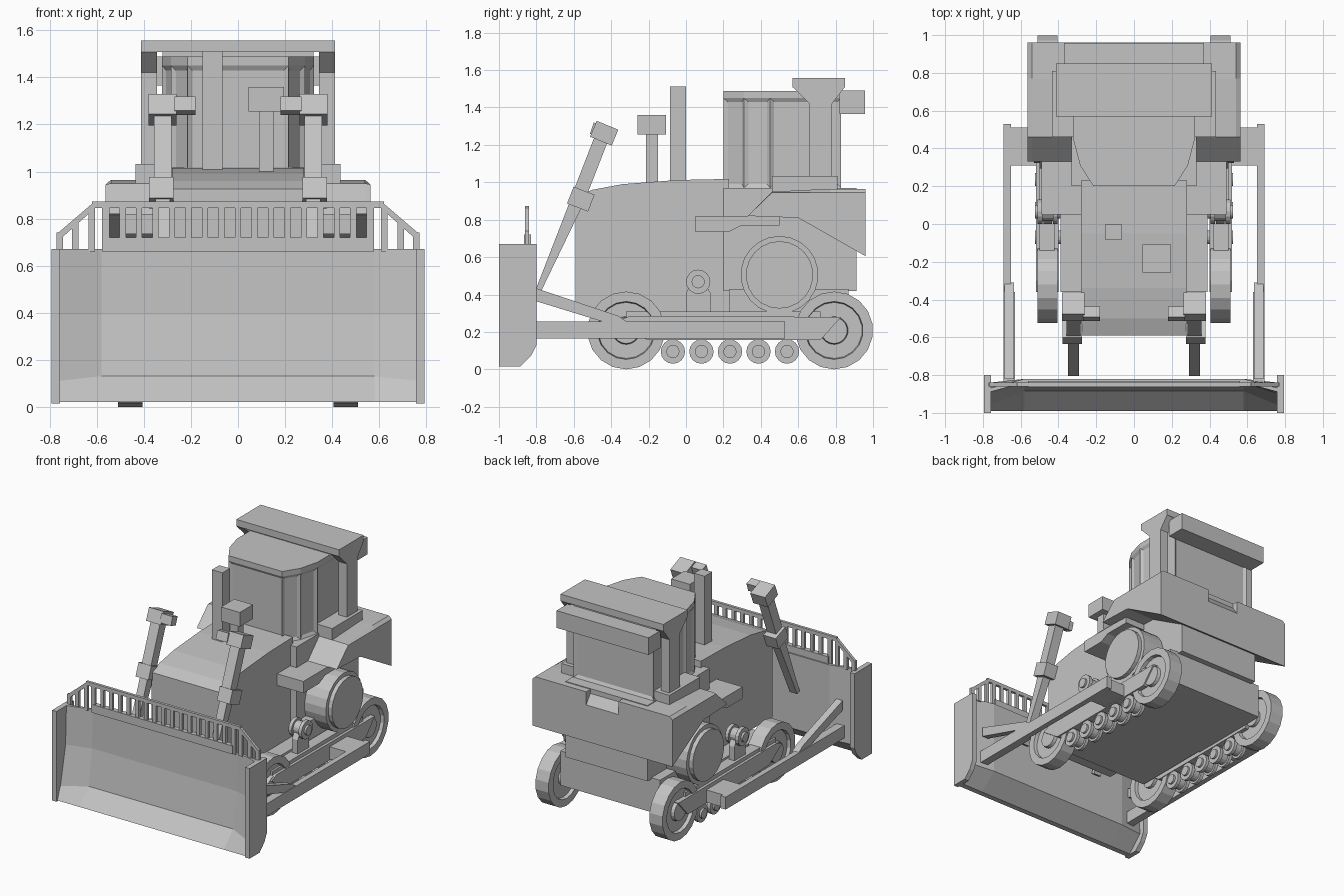
import bpy, bmesh, math
from mathutils import Vector

grey = bpy.data.materials.new("machine grey")
grey.diffuse_color = (0.55, 0.55, 0.55, 1)


def finish(name, bm, mirror=False):
    bmesh.ops.recalc_face_normals(bm, faces=bm.faces)
    me = bpy.data.meshes.new(name)
    bm.to_mesh(me)
    bm.free()
    me.materials.append(grey)
    ob = bpy.data.objects.new(name, me)
    bpy.context.collection.objects.link(ob)
    if mirror:
        ob.modifiers.new("mirror", "MIRROR")
    return ob


def loft(name, rings, mirror=False):
    """Skin a row of equal-length closed outlines and cap both ends."""
    bm = bmesh.new()
    rows = [[bm.verts.new(p) for p in ring] for ring in rings]
    n = len(rows[0])
    for a, b in zip(rows, rows[1:]):
        for i in range(n):
            j = (i + 1) % n
            bm.faces.new((a[i], a[j], b[j], b[i]))
    bm.faces.new(rows[0])
    bm.faces.new(rows[-1])
    return finish(name, bm, mirror)


def prism(name, x0, x1, pts, mirror=False):
    """Side outline (y, z) extruded along x."""
    return loft(name, [[(x, y, z) for y, z in pts] for x in (x0, x1)], mirror)


def box(name, x0, x1, y0, y1, z0, z1, mirror=False):
    return prism(name, x0, x1, [(y0, z0), (y1, z0), (y1, z1), (y0, z1)], mirror)


def bar(name, x0, x1, a, b, w0, w1, mirror=True):
    """Slanted bar in the side plane from a to b with end widths."""
    a, b = Vector(a), Vector(b)
    d = (b - a).normalized()
    s = Vector((-d.y, d.x)) / 2
    return prism(name, x0, x1, [a + s * w0, b + s * w1, b - s * w1, a - s * w0], mirror)


def lathe(name, y, z, profile, n):
    """Profile (x, radius) turned about an axis along x, on both sides."""
    bm = bmesh.new()
    vs = [bm.verts.new((x, y, z + r)) for x, r in profile]
    es = [bm.edges.new(e) for e in zip(vs, vs[1:])]
    bmesh.ops.spin(bm, geom=vs + es, cent=(0, y, z), axis=(1, 0, 0),
                   angle=math.tau, steps=n, use_merge=True)
    bmesh.ops.remove_doubles(bm, verts=bm.verts, dist=1e-4)
    return finish(name, bm, True)


# Blade: curved mouldboard with forward-swept wings, and end plates
centre = [(-0.82, 0.67), (-0.84, 0.67), (-0.845, 0.39), (-0.885, 0.13),
          (-0.99, 0.02), (-0.95, 0.02), (-0.82, 0.13)]
wing = [(-0.87, 0.67), (-0.89, 0.67), (-0.90, 0.39), (-0.96, 0.11),
        (-0.99, 0.02), (-0.95, 0.02), (-0.84, 0.13)]
loft("blade_mouldboard", [[(x, y, z) for y, z in p] for x, p in
     ((-0.765, wing), (-0.58, centre), (0.58, centre), (0.765, wing))])
prism("blade_end_plate", 0.757, 0.793,
      [(-1, 0.67), (-0.80, 0.67), (-0.80, 0.13), (-0.83, 0.07), (-0.885, 0.015), (-1, 0.015)], True)

# Guard grille over the blade
box("grille_bottom_rail", -0.56, 0.56, -0.865, -0.83, 0.66, 0.72)
box("grille_top_rail", -0.62, 0.62, -0.86, -0.84, 0.845, 0.872)
for i in range(17):
    x = -0.56 + 0.07 * i
    box("grille_bar", x - 0.013, x + 0.013, -0.86, -0.84, 0.71, 0.85)
loft("grille_sloping_rail", [[(0.61, y, 0.872), (0.77, y, 0.735), (0.77, y, 0.70), (0.61, y, 0.842)]
     for y in (-0.86, -0.84)], True)
for x, top in ((0.565, 0.85), (0.622, 0.85), (0.692, 0.79), (0.757, 0.74)):
    box("grille_side_post", x - 0.014, x + 0.014, -0.86, -0.84, 0.66, top, True)

# Push arms with braces and trunnions
box("push_arm_front", 0.63, 0.69, -0.84, -0.36, 0.165, 0.255, True)
box("push_arm_rear", 0.65, 0.69, -0.36, 0.53, 0.165, 0.255, True)
box("push_arm_trunnion", 0.50, 0.69, 0.31, 0.51, 0.165, 0.255, True)
prism("push_arm_brace", 0.635, 0.685, [(-0.82, 0.44), (-0.36, 0.285), (-0.31, 0.25), (-0.43, 0.25),
                                       (-0.82, 0.37)], True)

# Running gear
wheel = [(0.405, 0), (0.405, 0.06), (0.43, 0.06), (0.43, 0.15), (0.405, 0.155), (0.405, 0.208),
         (0.51, 0.208), (0.51, 0.155), (0.485, 0.15), (0.485, 0.075), (0.51, 0.07), (0.51, 0)]
lathe("front_idler", -0.32, 0.208, wheel, 18)
lathe("rear_sprocket", 0.792, 0.208, wheel, 18)
roller = [(0.39, 0), (0.39, 0.035), (0.405, 0.035), (0.405, 0.065), (0.43, 0.065), (0.43, 0.048),
          (0.485, 0.048), (0.485, 0.065), (0.51, 0.065), (0.51, 0.035), (0.525, 0.035), (0.525, 0)]
for i in range(5):
    lathe("track_roller", -0.07 + 0.1525 * i, 0.095, roller, 16)
lathe("carrier_roller", 0.065, 0.468, roller, 16)
prism("carrier_bracket", 0.435, 0.48, [(0, 0.27), (0, 0.41), (0.04, 0.48), (0.09, 0.48),
                                      (0.13, 0.41), (0.13, 0.27)], True)
prism("track_frame", 0.40, 0.52, [(-0.36, 0.26), (-0.30, 0.285), (0.83, 0.28), (0.72, 0.158),
                                  (-0.21, 0.158)], True)
box("track_frame_rail", 0.42, 0.50, -0.32, 0.72, 0.28, 0.31, True)
lathe("final_drive", 0.50, 0.505, [(0.28, 0), (0.28, 0.208), (0.50, 0.208), (0.50, 0.18),
                                   (0.53, 0.18), (0.53, 0)], 22)

# Chassis and engine hood
box("belly_pan", -0.39, 0.39, -0.36, 0.25, 0.18, 0.30)
box("lower_chassis", -0.40, 0.40, 0.23, 0.87, 0.18, 0.43)
box("rear_body", -0.33, 0.33, 0.20, 0.912, 0.42, 0.97)
prism("engine_hood", -0.28, 0.28, [(-0.59, 0.30), (-0.59, 0.925), (-0.50, 0.96), (-0.34, 0.99),
                                   (-0.05, 1.012), (0.23, 1.018), (0.23, 0.30)])

# Side platforms, fenders and rear tank with a sloped centre notch
prism("side_platform", 0.27, 0.49, [(0.05, 0.735), (0.05, 0.82), (0.50, 0.82), (0.50, 0.77),
                                    (0.30, 0.77), (0.23, 0.735)], True)
fender = [(0.33, 0.82), (0.46, 0.95), (0.77, 0.965), (0.96, 0.965), (0.96, 0.605), (0.60, 0.81)]
loft("fender_tank", [[(x, y, min(z, top)) for y, z in fender]
     for x, top in ((0.13, 1), (0.54, 1), (0.563, 0.945))], True)
prism("tank_centre", -0.13, 0.13, [(0.46, 0.95), (0.77, 0.965), (0.89, 0.965), (0.96, 0.87),
                                   (0.96, 0.605), (0.60, 0.81)])
box("cab_side_box", 0.30, 0.435, 0.46, 0.81, 0.90, 1.033, True)

# Cab: tapered front footprint, inset windows, roof cap
half = [(0.215, 0.20), (0.285, 0.31), (0.322, 0.45), (0.322, 0.83)]
plan = half + [(-x, y) for x, y in reversed(half)]
cab = loft("cab", [[(x, y, z) for x, y in plan] for z in (0.97, 1.45)])
bm = bmesh.new()
bm.from_mesh(cab.data)
panes = [f for f in bm.faces if abs(f.normal.z) < 0.1]
bmesh.ops.inset_individual(bm, faces=panes, thickness=0.03, depth=-0.012)
bm.to_mesh(cab.data)
bm.free()
loft("cab_roof", [[(x, y, z) for x, y in plan] for z in (1.45, 1.488)])

# Roll-over frame and rear visor
box("roll_bar_roof", -0.413, 0.413, 0.57, 0.85, 1.508, 1.557)
prism("roll_bar_post", 0.345, 0.413, [(0.57, 1.51), (0.85, 1.51), (0.78, 1.42), (0.78, 1.0),
                                      (0.66, 1.0), (0.66, 1.42)], True)
box("roof_spacer", -0.32, 0.32, 0.60, 0.83, 1.48, 1.51)
box("rear_visor", -0.37, 0.37, 0.82, 0.958, 1.365, 1.49)

# Exhaust stack and air intake
box("exhaust_stack", -0.15, -0.065, -0.085, 0, 0.98, 1.512)
box("intake_post", 0.09, 0.15, -0.213, -0.15, 0.96, 1.26)
box("intake_cap", 0.045, 0.195, -0.258, -0.108, 1.256, 1.36)

# Blade lift cylinders
bar("lift_rod", 0.29, 0.35, (-0.79, 0.42), (-0.59, 0.88), 0.03, 0.07)
bar("lift_barrel", 0.283, 0.357, (-0.59, 0.88), (-0.45, 1.24), 0.075, 0.075)
bar("lift_collar", 0.275, 0.378, (-0.58, 0.865), (-0.545, 0.955), 0.12, 0.12)
bar("lift_head", 0.262, 0.38, (-0.455, 1.22), (-0.42, 1.305), 0.125, 0.125)
bar("lift_head_tab", 0.18, 0.27, (-0.485, 1.25), (-0.465, 1.31), 0.06, 0.06)
